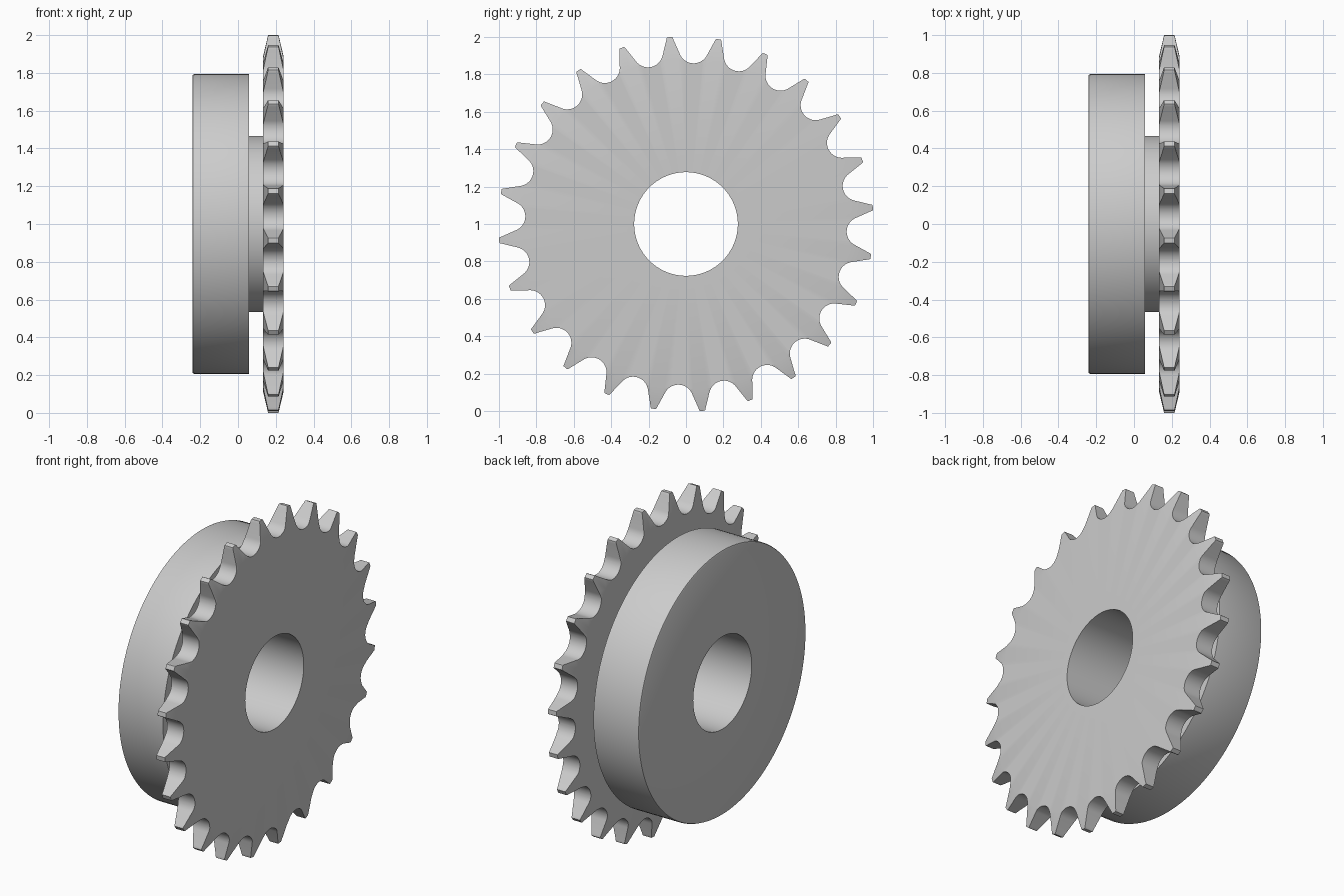
import bpy, bmesh
from math import sin, cos, radians, pi

cube = bpy.data.objects.get("Cube")
if cube:
    bpy.data.objects.remove(cube, do_unlink=True)

TEETH = 24
PITCH = 2 * pi / TEETH
BORE = 0.277
TIP = 1.003
FACE_IN, FACE_OUT = 0.132, 0.242

steel = bpy.data.materials.new("steel grey")
steel.use_nodes = True
GREY = (0.6, 0.6, 0.6, 1)
steel.diffuse_color = GREY
steel.node_tree.nodes["Principled BSDF"].inputs["Base Color"].default_value = GREY


def finish(name, bm):
    bmesh.ops.recalc_face_normals(bm, faces=bm.faces)
    mesh = bpy.data.meshes.new(name)
    bm.to_mesh(mesh)
    bm.free()
    mesh.materials.append(steel)
    obj = bpy.data.objects.new(name, mesh)
    bpy.context.collection.objects.link(obj)
    return obj


def lathe(name, profile, segments=144):
    """Revolve a closed (x, radius) profile about the axle at height 1."""
    bm = bmesh.new()
    rings = []
    for i in range(segments):
        a = 2 * pi * i / segments
        rings.append([bm.verts.new((x, r * cos(a), 1 + r * sin(a))) for x, r in profile])
    n = len(profile)
    for i, ring in enumerate(rings):
        after = rings[(i + 1) % segments]
        for j in range(n):
            k = (j + 1) % n
            bm.faces.new((ring[j], ring[k], after[k], after[j]))
    return finish(name, bm)


def smooth(obj):
    bpy.ops.object.select_all(action="DESELECT")
    obj.select_set(True)
    bpy.context.view_layer.objects.active = obj
    bpy.ops.object.shade_smooth_by_angle(angle=radians(25))


# Hub drum with a softened outer rim, and the narrower neck
hub = lathe("hub", [
    (-0.242, BORE), (-0.242, 0.783), (-0.239, 0.790), (-0.232, 0.793),
    (0.058, 0.793), (0.058, 0.467), (FACE_IN, 0.467), (FACE_IN, BORE)])

# Toothed plate blank, chamfered towards the rim on both faces
plate = lathe("toothed_plate", [
    (FACE_IN, BORE), (FACE_IN, 0.885), (0.161, 1.01),
    (0.213, 1.01), (FACE_OUT, 0.885), (FACE_OUT, BORE)])

# Half a tooth gap (tangent, radial): round roller seat, then the flank to the tip
SEAT, PITCH_RADIUS = 0.08, 0.94
half = [(SEAT * sin(radians(a)), PITCH_RADIUS - SEAT * cos(radians(a)))
        for a in range(0, 66, 5)]
half += [(0.110, 0.982), (0.1137, 0.991),
         (TIP * sin(radians(6.75)), TIP * cos(radians(6.75)))]
gap = [(-t, u) for t, u in reversed(half[1:])] + half

# Tooth outline, extruded as the shape that trims the blank
bm = bmesh.new()
outline = []
for i in range(TEETH):
    a = radians(12.5) + i * PITCH
    for t, u in gap:
        outline.append(bm.verts.new((0, u * cos(a) - t * sin(a),
                                     1 + u * sin(a) + t * cos(a))))
face = bm.faces.new(outline)
grown = bmesh.ops.extrude_face_region(bm, geom=[face])["geom"]
bmesh.ops.translate(bm, vec=(0.4, 0, 0),
                    verts=[v for v in grown if isinstance(v, bmesh.types.BMVert)])
cutter = finish("tooth_outline_cutter", bm)
cutter.hide_render = True

# Trim the blank and keep the result as plain geometry
trim = plate.modifiers.new("teeth", "BOOLEAN")
trim.operation = "INTERSECT"
trim.solver = "EXACT"
trim.object = cutter
bpy.context.view_layer.update()
cut = bpy.data.meshes.new_from_object(
    plate.evaluated_get(bpy.context.evaluated_depsgraph_get()))
plate.modifiers.clear()
plate.data = cut
bpy.data.objects.remove(cutter, do_unlink=True)

for part in (hub, plate):
    smooth(part)
